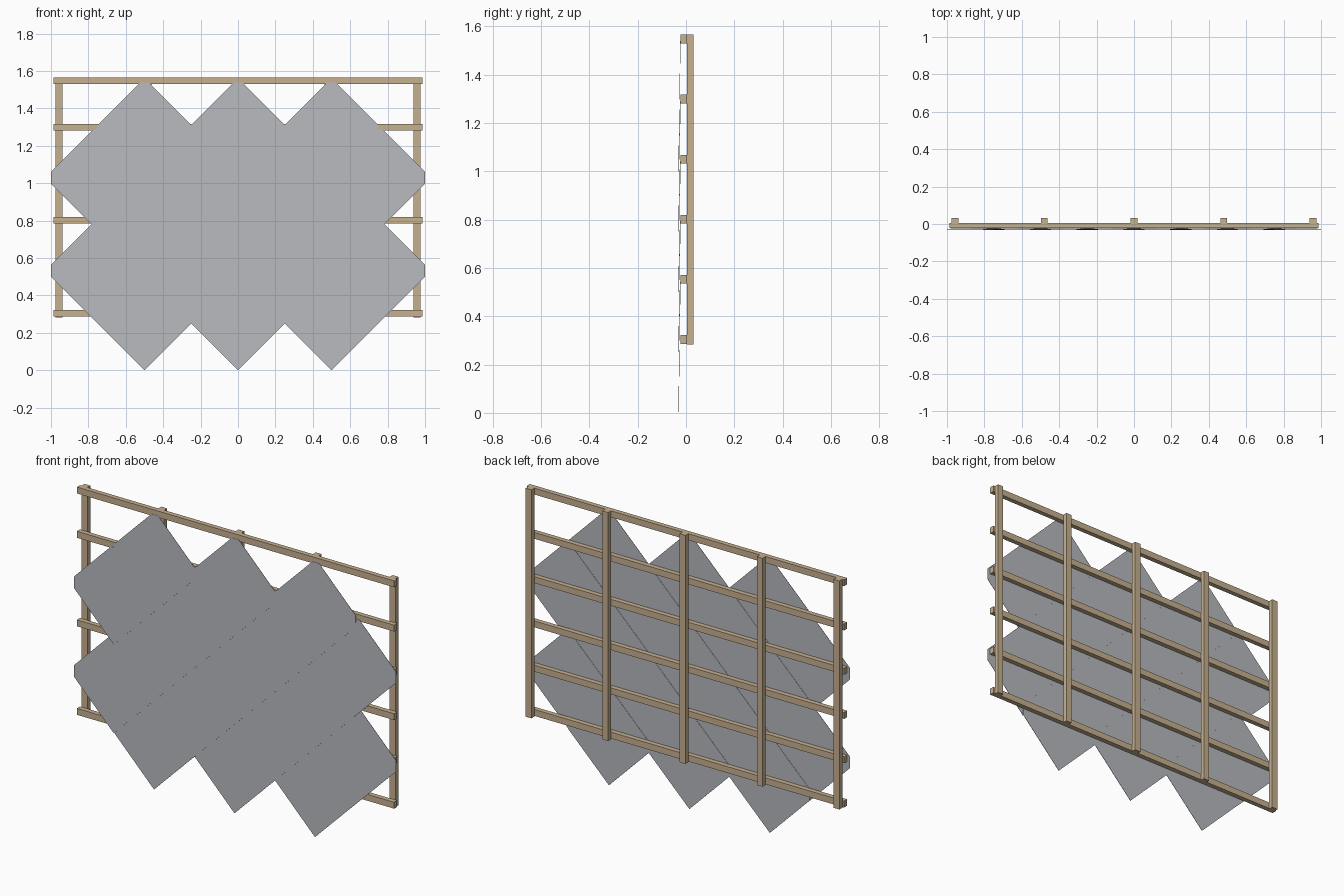
import bpy
import bmesh

cube = bpy.data.objects.get("Cube")
if cube:
    bpy.data.objects.remove(cube, do_unlink=True)


def make_material(name, color):
    mat = bpy.data.materials.new(name)
    mat.use_nodes = True
    mat.diffuse_color = color
    mat.node_tree.nodes["Principled BSDF"].inputs["Base Color"].default_value = color
    return mat


wood = make_material("pale_wood", (0.57, 0.44, 0.28, 1))
slate = make_material("grey_slate", (0.48, 0.49, 0.52, 1))


def add_object(name, bm, mat):
    bmesh.ops.recalc_face_normals(bm, faces=bm.faces)
    mesh = bpy.data.meshes.new(name)
    bm.to_mesh(mesh)
    bm.free()
    mesh.materials.append(mat)
    obj = bpy.data.objects.new(name, mesh)
    bpy.context.collection.objects.link(obj)
    return obj


def add_box(name, low, high, mat):
    bm = bmesh.new()
    bmesh.ops.create_cube(bm, size=1)
    for v in bm.verts:
        v.co = [a + (b - a) * (c + 0.5) for a, b, c in zip(low, high, v.co)]
    return add_object(name, bm, mat)


# Upright rafters at the back
for i, x in enumerate((-0.957, -0.48, 0, 0.48, 0.957)):
    add_box(f"rafter_{i + 1}", (x - 0.018, 0.005, 0.282), (x + 0.018, 0.031, 1.565), wood)

# Horizontal battens in front of the rafters
for i in range(6):
    z = 0.304 + i * 0.2486
    add_box(f"batten_{i + 1}", (-0.986, -0.022, z - 0.018), (0.986, 0.005, z + 0.018), wood)

# Diamond tile with clipped side and top corners, leaning slightly forward
HALF = 0.282
SIDE = 0.25
TOP = 0.26
LEAN = 0.0139
THICK = 0.0015
right = [(SIDE, SIDE - HALF), (SIDE, HALF - SIDE), (HALF - TOP, TOP)]
outline = [(0, -HALF)] + right + [(-x, z) for x, z in reversed(right)]


def add_tile(name, cx, cz):
    bm = bmesh.new()
    back = [bm.verts.new((cx + x, -0.0225 + LEAN * (z - TOP), cz + z)) for x, z in outline]
    face = bm.faces.new(back)
    grown = bmesh.ops.extrude_face_region(bm, geom=[face], use_keep_orig=True)
    moved = [g for g in grown["geom"] if isinstance(g, bmesh.types.BMVert)]
    bmesh.ops.translate(bm, verts=moved, vec=(0, -THICK, 0))
    return add_object(name, bm, slate)


# Five overlapping courses, alternately three and four tiles wide
for row in range(5):
    count = 3 + row % 2
    for col in range(count):
        add_tile(f"tile_{row + 1}_{col + 1}", (col - (count - 1) / 2) * 0.5,
                 HALF + row * 0.249)
